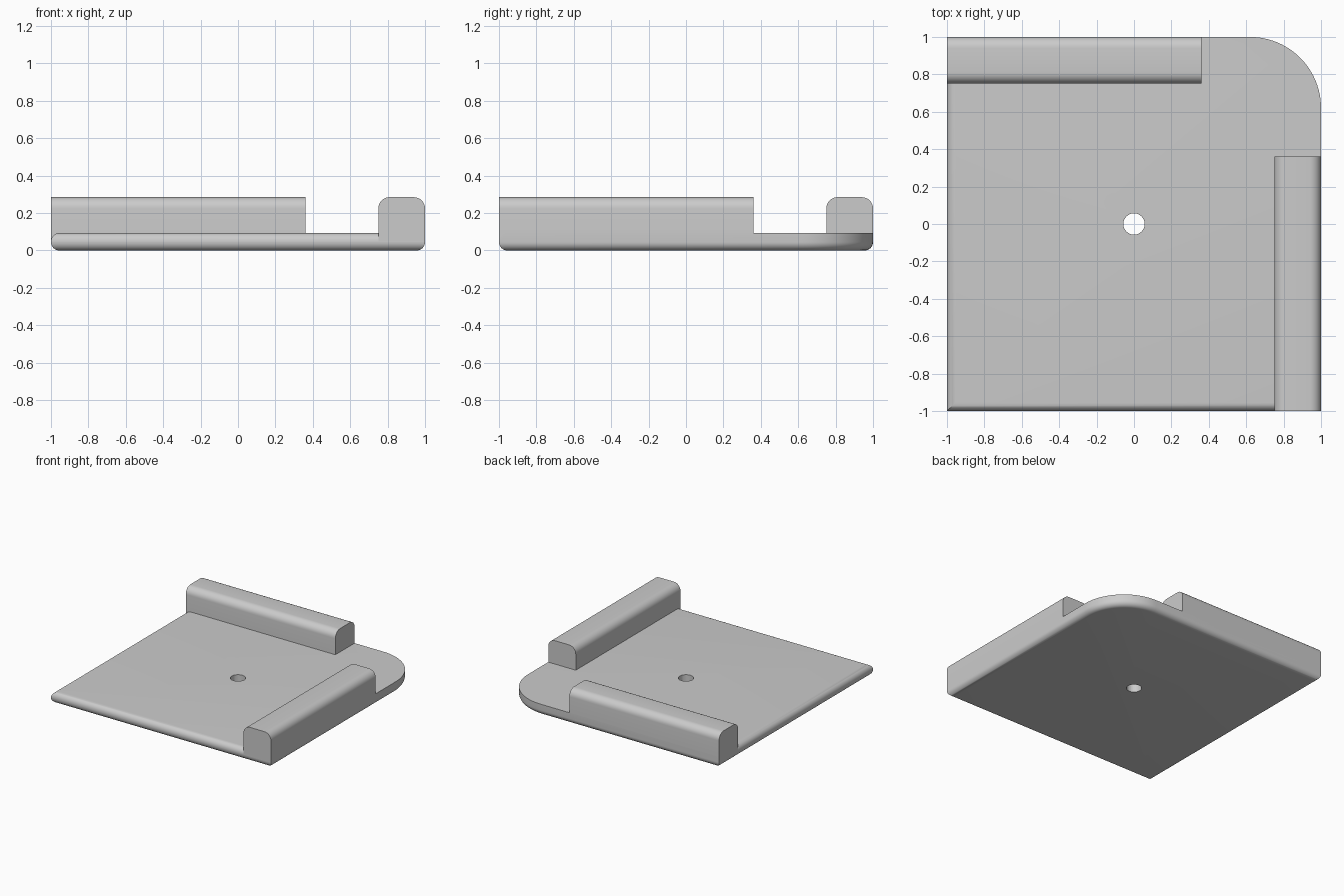
import bpy, bmesh, math

cube = bpy.data.objects.get("Cube")
if cube:
    bpy.data.objects.remove(cube, do_unlink=True)

THICK, TOP, EDGE, CORNER = 0.093, 0.285, 0.045, 0.38

grey = bpy.data.materials.new("light_grey")
grey.use_nodes = True
colour = (0.6, 0.6, 0.6, 1)
grey.diffuse_color = colour
grey.node_tree.nodes["Principled BSDF"].inputs["Base Color"].default_value = colour


def prism(name, outline, z0, z1, rounded, radius):
    """Extrude an outline upward and round the edges picked by a rule."""
    bm = bmesh.new()
    base = bm.faces.new([bm.verts.new((x, y, z0)) for x, y in outline])
    grown = bmesh.ops.extrude_face_region(bm, geom=[base], use_keep_orig=True)
    for v in grown["geom"]:
        if isinstance(v, bmesh.types.BMVert):
            v.co.z = z1
    bmesh.ops.recalc_face_normals(bm, faces=bm.faces)
    edges = [e for e in bm.edges if rounded((e.verts[0].co + e.verts[1].co) / 2)]
    if edges:
        bmesh.ops.bevel(bm, geom=edges, offset=radius, segments=8, profile=0.5,
                        affect="EDGES", clamp_overlap=False)
    mesh = bpy.data.meshes.new(name)
    bm.to_mesh(mesh)
    bm.free()
    mesh.materials.append(grey)
    obj = bpy.data.objects.new(name, mesh)
    bpy.context.collection.objects.link(obj)
    return obj


def rectangle(x0, x1, y0, y1):
    return [(x0, y0), (x1, y0), (x1, y1), (x0, y1)]


def circle(cx, cy, radius, start, end, count):
    angles = [start + (end - start) * i / count for i in range(count + 1)]
    return [(cx + radius * math.cos(a), cy + radius * math.sin(a)) for a in angles]


# Base plate: one round corner, soft underside, soft front and left top edges
outline = [(-1, -1), (1, -1)]
outline += circle(1 - CORNER, 1 - CORNER, CORNER, 0, math.pi / 2, 24) + [(-1, 1)]
plate = prism("base_plate", outline, 0, THICK,
              lambda c: c.z < 0.001 or (c.z > THICK - 0.001 and min(c.x, c.y) < -0.99),
              EDGE)

# Centre hole
cutter = prism("hole_cutter", circle(0, 0, 0.057, 0, math.tau, 32)[:-1], -0.1, 0.2,
               lambda c: False, 0)
cutter.hide_render = True
cutter.hide_set(True)
hole = plate.modifiers.new("centre_hole", "BOOLEAN")
hole.object = cutter
hole.operation = "DIFFERENCE"
hole.solver = "EXACT"

# Guide rails with rounded long top edges
back_rail = prism("back_rail", rectangle(-1, 0.36, 0.75, 1), EDGE, TOP,
                  lambda c: c.z > TOP - 0.001 and abs(c.x + 0.32) < 0.01, 0.06)
side_rail = prism("side_rail", rectangle(0.75, 1, -1, 0.36), EDGE, TOP,
                  lambda c: c.z > TOP - 0.001 and abs(c.y + 0.32) < 0.01, 0.06)

# Smooth shading with crisp corners
for obj in (plate, back_rail, side_rail):
    bpy.ops.object.select_all(action="DESELECT")
    obj.select_set(True)
    bpy.context.view_layer.objects.active = obj
    bpy.ops.object.shade_smooth_by_angle(angle=math.radians(30))
